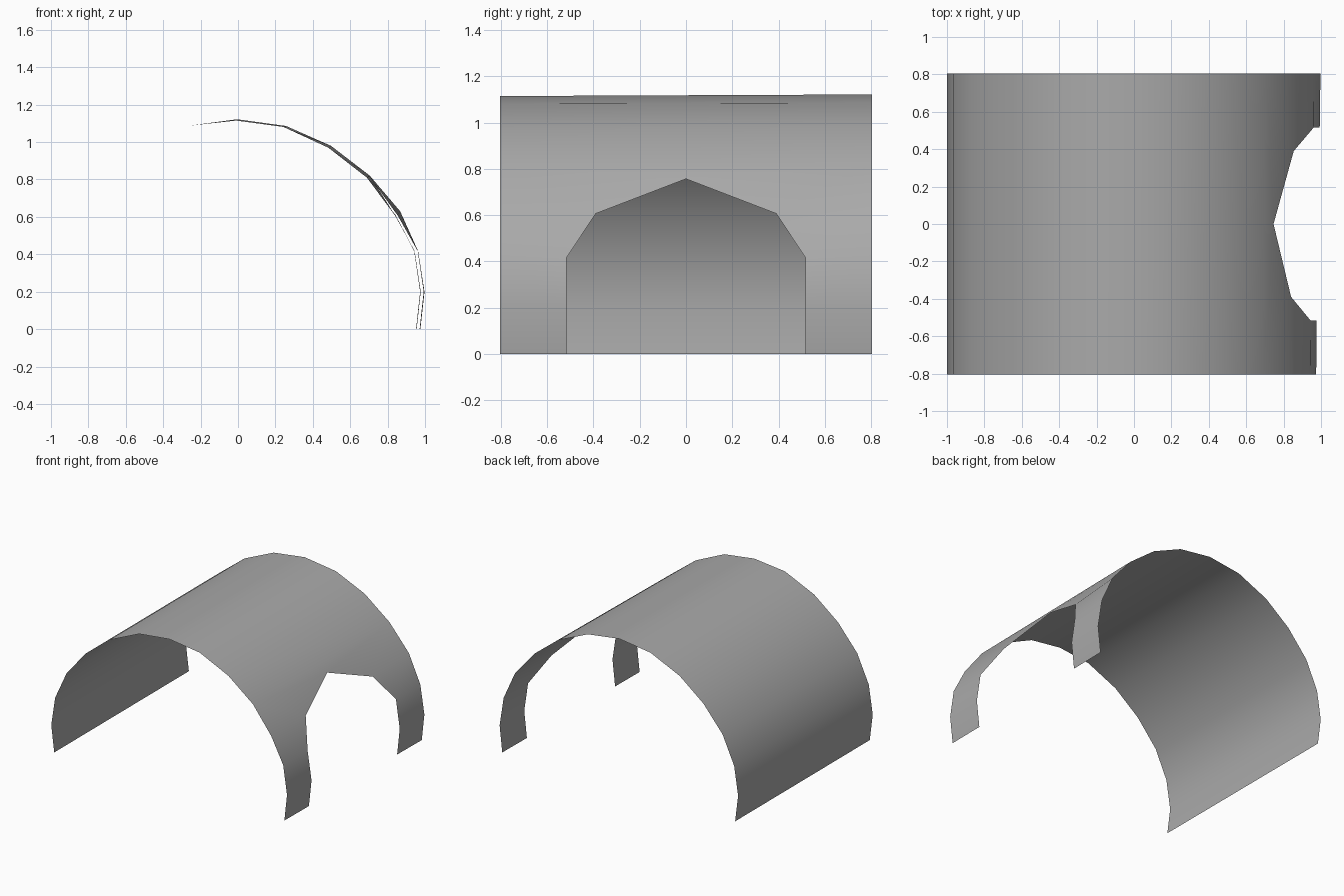
import bpy, bmesh

if "Cube" in bpy.data.objects:
    bpy.data.objects.remove(bpy.data.objects["Cube"])

# Arch profile (x, z) at the back end, from left foot over the crown to right foot
LEFT = [(-.975, 0), (-1, .2), (-.967, .417), (-.87, .63), (-.71, .82),
        (-.51, .977), (-.265, 1.087), (-.005, 1.122)]
RIGHT_BACK = [(.257, 1.086), (.497, .98), (.705, .82), (.867, .63),
              (.963, .417), (.997, .2), (.975, 0)]
# The right side leans in slightly at the front end
RIGHT_FRONT = [(.243, 1.081), (.483, .97), (.689, .81), (.842, .61),
               (.942, .417), (.974, .2), (.952, 0)]
END_Y, DOOR_Y, SHOULDER_Y = .805, .516, .39

mat = bpy.data.materials.new("grey_shell")
mat.diffuse_color = (.4, .4, .4, 1)
mat.use_nodes = True
mat.node_tree.nodes["Principled BSDF"].inputs["Base Color"].default_value = mat.diffuse_color

bm = bmesh.new()


def row(points, y):
    return [bm.verts.new((x, y, z)) for x, z in points]


def strip(a, b):
    for i in range(len(a) - 1):
        bm.faces.new((a[i], a[i + 1], b[i + 1], b[i]))


# Solid vault from the left foot down to just above the opening
front_crown = LEFT[:-1] + [(-.01, 1.115)]
back = row(LEFT + RIGHT_BACK, END_Y)
front = row(front_crown + RIGHT_FRONT, -END_Y)
strip(front[:11], back[:11])

# Opening outline: apex, sloping shoulders and straight jambs
apex = bm.verts.new((.746, 0, .757))


def jamb(end, shoulder_x, profile, side):
    shoulder = bm.verts.new((shoulder_x, side * SHOULDER_Y, .607))
    edge = [shoulder] + row(profile, side * DOOR_Y)
    strip(end[11:], edge)
    bm.faces.new((end[10], end[11], shoulder))
    bm.faces.new((end[10], shoulder, apex))


jamb(back, .854, [(.961, .417), (.993, .2), (.971, 0)], 1)
jamb(front, .84, [(.944, .417), (.977, .2), (.955, 0)], -1)
bm.faces.new((front[10], back[10], apex))
bmesh.ops.recalc_face_normals(bm, faces=bm.faces)

# Make the open shell face outward
bm.faces.ensure_lookup_table()
crown = max(bm.faces, key=lambda f: f.calc_center_median().z)
if crown.normal.z < 0:
    bmesh.ops.reverse_faces(bm, faces=bm.faces)
for f in bm.faces:
    f.smooth = True

mesh = bpy.data.meshes.new("vault_shell")
bm.to_mesh(mesh)
bm.free()
mesh.materials.append(mat)
bpy.context.collection.objects.link(bpy.data.objects.new("vault_shell", mesh))
